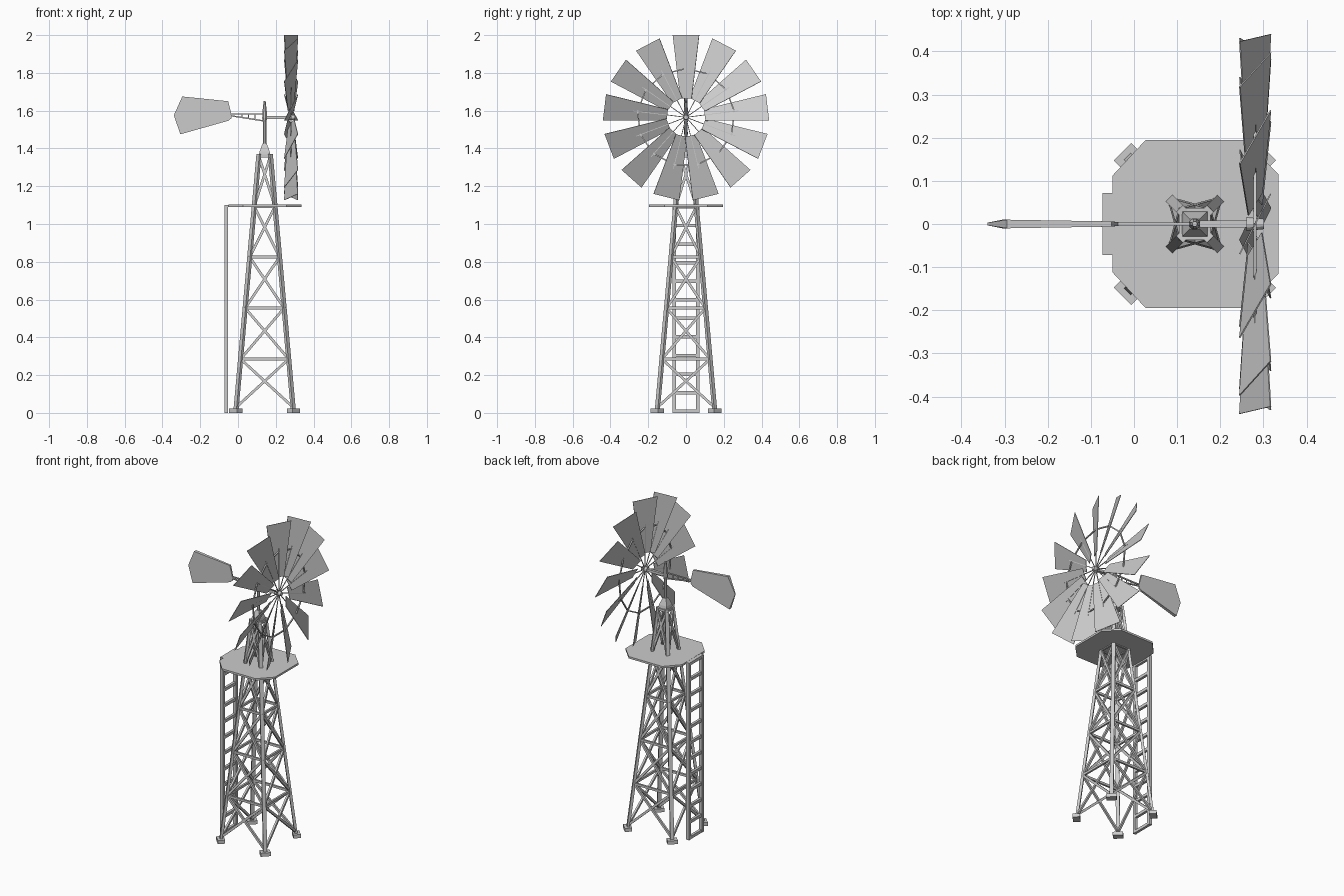
import bpy, bmesh, math
from mathutils import Vector, Matrix

if "Cube" in bpy.data.objects:
    bpy.data.objects.remove(bpy.data.objects["Cube"])

CX = 0.141                      # tower axis
HUB = Vector((0.281, 0, 1.565))


def finish(bm, name):
    bmesh.ops.recalc_face_normals(bm, faces=bm.faces)
    me = bpy.data.meshes.new(name)
    bm.to_mesh(me)
    bm.free()
    ob = bpy.data.objects.new(name, me)
    bpy.context.collection.objects.link(ob)
    return ob


def beam(bm, a, b, w, d, ref):
    """Rectangular bar from a to b: d thick along ref, w across it."""
    a, b = Vector(a), Vector(b)
    z = (b - a).normalized()
    x = z.cross(Vector(ref)).normalized()
    y = z.cross(x)
    m = Matrix((x, y, z)).transposed().to_4x4()
    m.translation = (a + b) / 2
    bmesh.ops.create_cube(bm, size=1, matrix=m @ Matrix.Diagonal((w, d, (b - a).length, 1)))


def loft(bm, rings):
    """Skin closed rings of equal length, with caps."""
    vs = [[bm.verts.new(p) for p in r] for r in rings]
    n = len(vs[0])
    for r, s in zip(vs, vs[1:]):
        for i in range(n):
            bm.faces.new((r[i], r[(i + 1) % n], s[(i + 1) % n], s[i]))
    bm.faces.new(vs[0])
    bm.faces.new(vs[-1])


def lathe(bm, profile, n, axis_x):
    off = math.pi / n
    loft(bm, [[(axis_x + r * math.cos(off + 2 * math.pi * i / n),
                r * math.sin(off + 2 * math.pi * i / n), z) for i in range(n)]
              for z, r in profile])


def corner(sx, sy, z):
    h = 0.153 - (z / 1.37) * 0.123
    return Vector((CX + sx * h, sy * h, z))


# Tower legs and feet, turned to face the corners
legs, feet = bmesh.new(), bmesh.new()
for sx in (-1, 1):
    for sy in (-1, 1):
        beam(legs, corner(sx, sy, 0.01), corner(sx, sy, 1.37), 0.022, 0.016, (sx, sy, 0))
        p = corner(sx, sy, 0)
        beam(feet, p, p + Vector((0, 0, 0.022)), 0.058, 0.042, (sx, sy, 0))
finish(legs, "tower_legs")
finish(feet, "tower_feet")

# Cross bracing and horizontal girts on the four sides
brace = bmesh.new()
levels = [0.03, 0.285, 0.555, 0.825, 1.092, 1.36]
sides = [((-1, -1), (1, -1)), ((1, -1), (1, 1)), ((1, 1), (-1, 1)), ((-1, 1), (-1, -1))]
for p, q in sides:
    nrm = (p[0] + q[0], p[1] + q[1], 0)
    for z0, z1 in zip(levels, levels[1:]):
        beam(brace, corner(*p, z0), corner(*q, z1), 0.014, 0.012, nrm)
        beam(brace, corner(*q, z0), corner(*p, z1), 0.014, 0.012, nrm)
        beam(brace, corner(*p, z1), corner(*q, z1), 0.014, 0.012, nrm)
finish(brace, "tower_bracing")

# Platform deck
deck = bmesh.new()
outline = [(-0.05, -0.112), (0.027, -0.195), (0.257, -0.195), (0.335, -0.115),
           (0.335, 0.115), (0.257, 0.195), (0.027, 0.195), (-0.05, 0.112)]
loft(deck, [[(x, y, z) for x, y in outline] for z in (1.09, 1.102)])
finish(deck, "platform")

# Ladder
ladder = bmesh.new()
for y in (-0.063, 0.063):
    beam(ladder, (-0.062, y, 0), (-0.062, y, 1.1), 0.018, 0.02, (1, 0, 0))
for i in range(12):
    z = 0.009 + i * 0.0983
    beam(ladder, (-0.062, -0.063, z), (-0.062, 0.063, z), 0.018, 0.016, (1, 0, 0))
beam(ladder, (-0.055, -0.072, 1.096), (-0.055, 0.072, 1.096), 0.01, 0.035, (1, 0, 0))
finish(ladder, "ladder")

# Tower cap and mast
cap = bmesh.new()
lathe(cap, [(1.355, 0.045), (1.385, 0.037), (1.425, 0.016)], 4, CX)
finish(cap, "tower_cap")
mast = bmesh.new()
lathe(mast, [(1.4, 0.010), (1.54, 0.010), (1.56, 0.014), (1.6, 0.012), (1.65, 0.006)], 8, CX)
finish(mast, "mast")

# Axle and hub
axle = bmesh.new()
beam(axle, (CX, 0, HUB.z), (0.295, 0, HUB.z), 0.016, 0.016, (0, 0, 1))
rot = Matrix.Translation(HUB) @ Matrix.Rotation(math.pi / 2, 4, 'Y')
bmesh.ops.create_cone(axle, cap_ends=True, segments=12, radius1=0.016, radius2=0.012,
                      depth=0.04, matrix=rot)
finish(axle, "axle_hub")

# Tail boom and vane
boom = bmesh.new()
beam(boom, (CX, 0, 1.582), (-0.05, 0, 1.582), 0.007, 0.007, (0, 1, 0))
beam(boom, (CX, 0, 1.545), (-0.05, 0, 1.575), 0.007, 0.007, (0, 1, 0))
for x in (0.02, 0.055, 0.09):
    beam(boom, (x, 0, 1.582), (x, 0, 1.564 - (x - 0.02) * 0.158), 0.005, 0.005, (0, 1, 0))
finish(boom, "tail_boom")
vane = bmesh.new()
side = [(-0.035, 1.56), (-0.05, 1.547), (-0.305, 1.475), (-0.34, 1.575),
        (-0.295, 1.675), (-0.052, 1.65), (-0.037, 1.59)]
thick = [0.004, 0.006, 0.010, 0.003, 0.010, 0.006, 0.004]
loft(vane, [[(x, s * t, z) for (x, z), t in zip(side, thick)] for s in (-1, 1)])
finish(vane, "tail_vane")

# Rotor: thirteen pitched blades, thin spokes and a tie ring
blades, spokes = bmesh.new(), bmesh.new()
N = 13
n = Vector((0.07, -0.036, 0)).normalized() * 0.0015
blade = [Vector(v) for v in ((-0.016, -0.030, 0.1), (0.016, 0.030, 0.1),
                             (0.036, 0.070, 0.435), (-0.036, -0.070, 0.435))]
for i in range(N):
    R = Matrix.Rotation(2 * math.pi * i / N, 3, 'X')
    R2 = Matrix.Rotation(2 * math.pi * (i + 1) / N, 3, 'X')
    loft(blades, [[HUB + R @ (v + n * s) for v in blade] for s in (-1, 1)])
    beam(spokes, HUB, HUB + R @ Vector((0, 0, 0.28)), 0.004, 0.004, (1, 0, 0))
    rim = Vector((0, 0, 0.258))
    beam(spokes, HUB + R @ rim, HUB + R2 @ rim, 0.007, 0.007, (1, 0, 0))
finish(blades, "rotor_blades")
finish(spokes, "rotor_spokes_ring")
